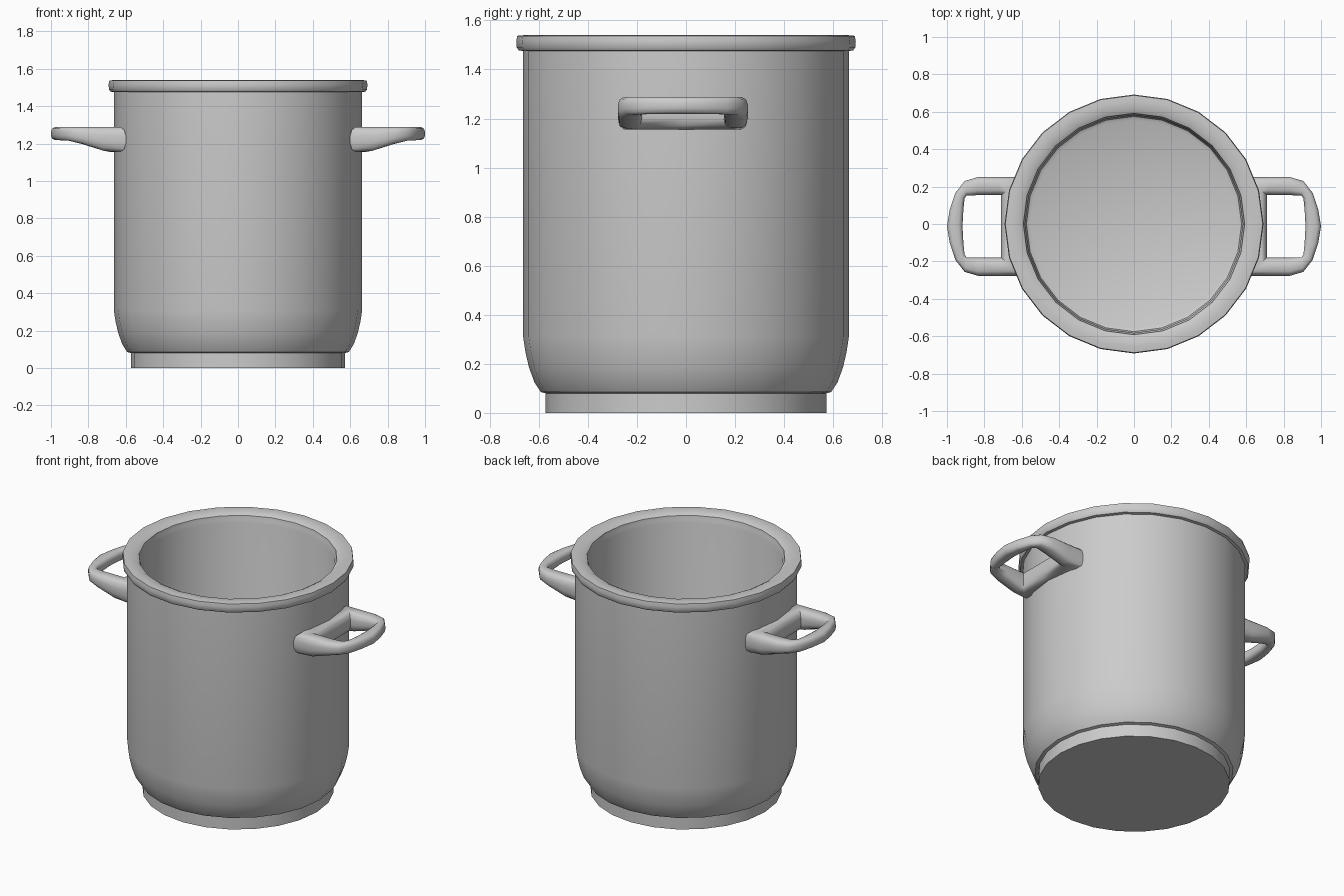
import bpy, bmesh
from math import cos, sin, pi, radians

if "Cube" in bpy.data.objects:
    bpy.data.objects.remove(bpy.data.objects["Cube"])

SIDES = 24


def make_object(name, bm, angle):
    bmesh.ops.remove_doubles(bm, verts=bm.verts, dist=1e-5)
    bmesh.ops.recalc_face_normals(bm, faces=bm.faces)
    mesh = bpy.data.meshes.new(name)
    bm.to_mesh(mesh)
    bm.free()
    ob = bpy.data.objects.new(name, mesh)
    bpy.context.collection.objects.link(ob)
    bpy.ops.object.select_all(action='DESELECT')
    ob.select_set(True)
    bpy.context.view_layer.objects.active = ob
    bpy.ops.object.shade_smooth_by_angle(angle=radians(angle))
    return ob


def bridge(bm, a, b, closed):
    n = len(a)
    for i in range(n if closed else n - 1):
        j = (i + 1) % n
        bm.faces.new((a[i], a[j], b[j], b[i]))


def lathe(name, profile, cap_start=False, cap_end=False):
    bm = bmesh.new()
    rings = []
    for r, z in profile:
        rings.append([bm.verts.new((r * cos(2 * pi * i / SIDES),
                                    r * sin(2 * pi * i / SIDES), z))
                      for i in range(SIDES)])
    for a, b in zip(rings, rings[1:]):
        bridge(bm, a, b, True)
    if cap_start:
        bm.faces.new(rings[0])
    if cap_end:
        bm.faces.new(rings[-1])
    return make_object(name, bm, 35)


# Foot disc under the pot
lathe("base", [(0.572, 0), (0.572, 0.08)], cap_start=True)

# Outer wall, rolled rim, inner wall and floor
lathe("pot_body", [
    (0.572, 0.08), (0.592, 0.085), (0.618, 0.125), (0.64, 0.185),
    (0.655, 0.25), (0.664, 0.31), (0.664, 1.475),
    (0.682, 1.478), (0.69, 1.49), (0.692, 1.515), (0.688, 1.537),
    (0.66, 1.54), (0.615, 1.537), (0.592, 1.525), (0.588, 1.5),
    (0.582, 1.48), (0.582, 0.13), (0.575, 0.11), (0.555, 0.10)], cap_end=True)


# Handle: rounded section swept around a closed loop, deeper at the wall
def underside(x):
    pts = [(0.5, 1.155), (0.70, 1.155), (0.80, 1.19), (0.90, 1.215), (1.01, 1.223)]
    for (x0, z0), (x1, z1) in zip(pts, pts[1:]):
        if x <= x1:
            return z0 + (z1 - z0) * (x - x0) / (x1 - x0)


# outer x, outer y, inner x, inner y for half of the loop
half = [(0.60, 0, 0.71, 0), (0.60, 0.265, 0.71, 0.167),
        (0.72, 0.265, 0.72, 0.167), (0.83, 0.265, 0.84, 0.167),
        (0.905, 0.243, 0.895, 0.165), (0.955, 0.18, 0.906, 0.15),
        (0.985, 0.09, 0.912, 0.09), (1.0, 0, 0.917, 0)]
loop = half + [(ox, -oy, ix, -iy) for ox, oy, ix, iy in half[-2:0:-1]]
section = [(0, 0.35), (0.07, 0.12), (0.25, 0), (0.75, 0), (0.93, 0.12), (1, 0.35),
           (1, 0.65), (0.93, 0.88), (0.75, 1), (0.25, 1), (0.07, 0.88), (0, 0.65)]

bm = bmesh.new()
rings = []
for ox, oy, ix, iy in loop:
    low = underside((ox + ix) / 2)
    rings.append([bm.verts.new((ox + (ix - ox) * u,
                                oy + (iy - oy) * u - 0.013,
                                low + (1.288 - low) * v)) for u, v in section])
for k, ring in enumerate(rings):
    bridge(bm, ring, rings[(k + 1) % len(rings)], True)
handles = make_object("handles", bm, 50)
handles.modifiers.new("other_side", 'MIRROR').use_mirror_merge = False
